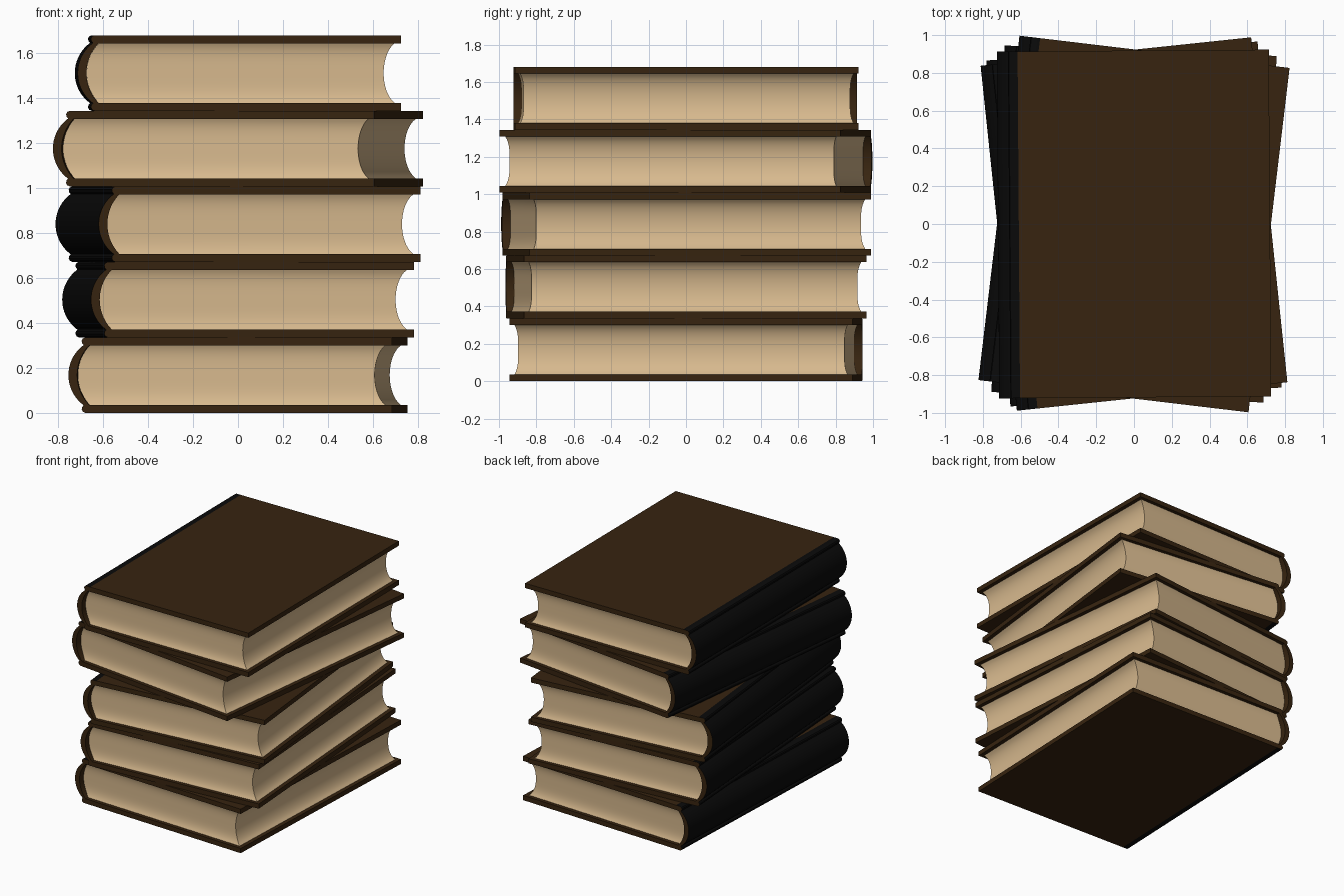
import bpy, bmesh, math

if "Cube" in bpy.data.objects:
    bpy.data.objects.remove(bpy.data.objects["Cube"])

H = 0.336            # book thickness
HH, HI = 0.168, 0.132  # outer / inner half heights of the cover
YC = 0.918           # half length of the cover
ANGLES = [-2.2, 4.0, 6.0, -6.8, 0.4]


def material(name, rgb):
    m = bpy.data.materials.new(name)
    m.diffuse_color = (*rgb, 1)
    m.use_nodes = True
    m.node_tree.nodes["Principled BSDF"].inputs["Base Color"].default_value = m.diffuse_color
    return m


brown = material("brown cover", (0.038, 0.0175, 0.005))
black = material("black spine cloth", (0.003, 0.003, 0.003))
paper = material("cream paper", (0.68, 0.485, 0.27))


def arc(x_end, sag, half, n):
    """Spine curve from top to bottom, bulging to -x."""
    r = (sag * sag + half * half) / (2 * sag)
    a = math.asin(half / r)
    pts = []
    for i in range(n + 1):
        t = a - 2 * a * i / n
        pts.append((x_end - sag + r - r * math.cos(t), r * math.sin(t)))
    return pts


def finish(name, bm, mats, index):
    bmesh.ops.recalc_face_normals(bm, faces=bm.faces)
    me = bpy.data.meshes.new(name)
    bm.to_mesh(me)
    bm.free()
    for m in mats:
        me.materials.append(m)
    ob = bpy.data.objects.new(name, me)
    bpy.context.collection.objects.link(ob)
    ob.location.z = H * (index + 0.5)
    ob.rotation_euler.z = math.radians(ANGLES[index])
    bpy.ops.object.select_all(action='DESELECT')
    ob.select_set(True)
    bpy.context.view_layer.objects.active = ob
    bpy.ops.object.shade_smooth_by_angle(angle=math.radians(30))


def make_cover(index):
    # one C-shaped profile: top board, shoulder, rounded spine, bottom board
    shoulder = [(-0.61, HH), (-0.645, HH), (-0.656, 0.163), (-0.661, 0.153),
                (-0.659, 0.142)]
    outer = ([(0.72, HH)] + shoulder + arc(-0.652, 0.068, 0.134, 18)
             + [(x, -z) for x, z in reversed(shoulder)] + [(0.72, -HH)])
    inner = [(0.72, HI)] + arc(-0.628, 0.053, HI, 18) + [(0.72, -HI)]
    profile = outer + inner[::-1]
    bm = bmesh.new()
    front = [bm.verts.new((x, -YC, z)) for x, z in profile]
    back = [bm.verts.new((x, YC, z)) for x, z in profile]
    bm.faces.new(front)
    bm.faces.new(back[::-1])
    n = len(profile)
    for i in range(n):
        j = (i + 1) % n
        f = bm.faces.new((front[i], back[i], back[j], front[j]))
        # cloth covers the outside of the spine and the hinge strips
        if 1 <= i < len(outer) - 2:
            f.material_index = 1
    finish(f"book_cover_{index + 1}", bm, [brown, black], index)


def make_pages(index):
    # stacked rings: rounded back, hollow fore edge, slightly hollow ends
    bm = bmesh.new()
    n = 18
    rings = []
    for x_back, z in arc(-0.627, 0.053, HI, n):
        t = z / HI
        x_front = 0.642 + 0.048 * (1 - math.sqrt(1 - 0.85 * t * t)) / 0.6127
        y = 0.873 + 0.018 * t ** 4
        rings.append([bm.verts.new(p) for p in (
            (x_back, -y, z), (x_front, -y, z), (x_front, y, z), (x_back, y, z))])
    for a, b in zip(rings, rings[1:]):
        for k in range(4):
            m = (k + 1) % 4
            bm.faces.new((a[k], a[m], b[m], b[k]))
    bm.faces.new(rings[0])
    bm.faces.new(rings[-1])
    finish(f"book_pages_{index + 1}", bm, [paper], index)


for i in range(5):
    make_cover(i)
    make_pages(i)
